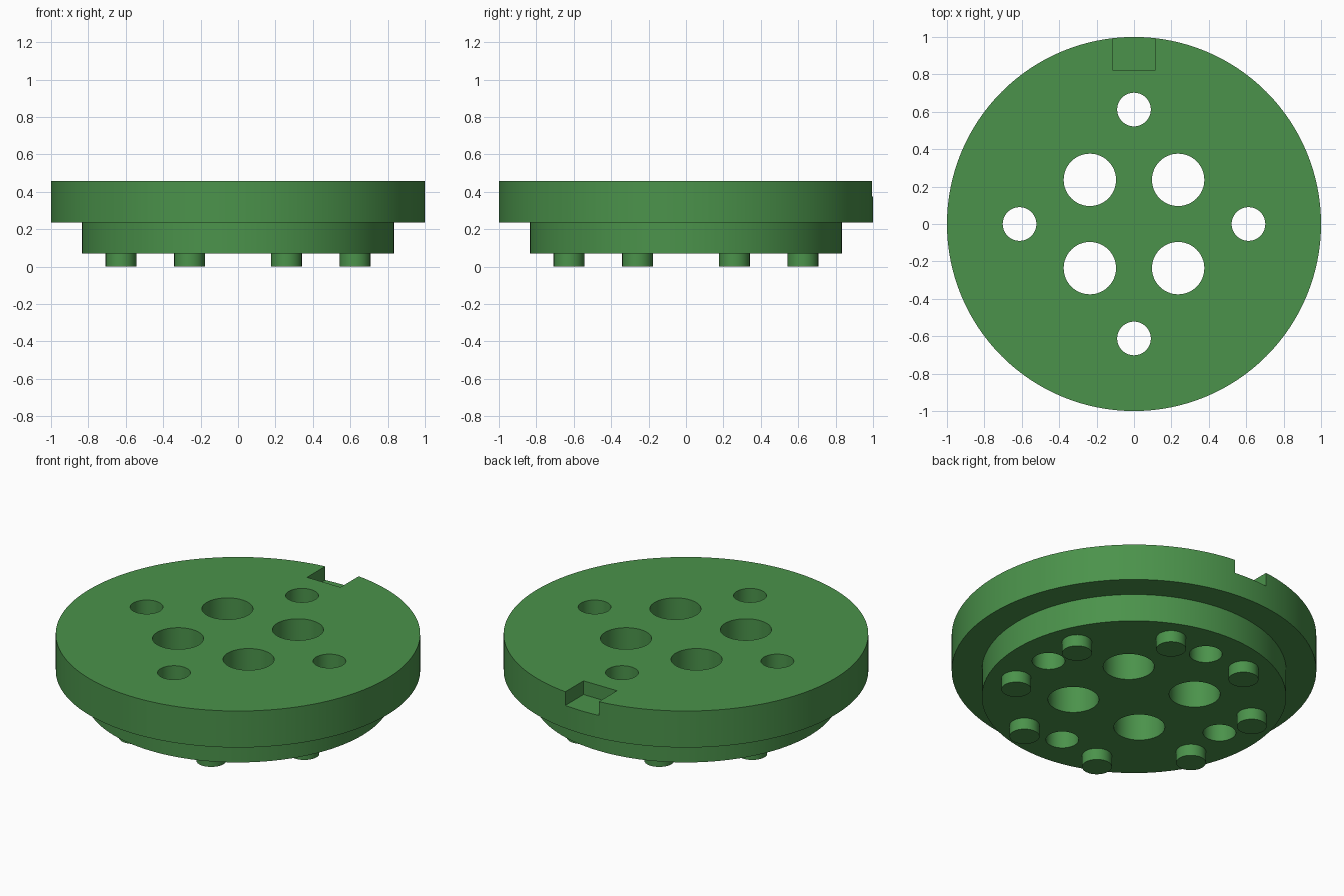
import bpy, bmesh, math
from mathutils import Matrix

if "Cube" in bpy.data.objects:
    bpy.data.objects.remove(bpy.data.objects["Cube"])

green = bpy.data.materials.new("green")
green.diffuse_color = (0.07, 0.29, 0.07, 1)
green.use_nodes = True
green.node_tree.nodes["Principled BSDF"].inputs["Base Color"].default_value = green.diffuse_color


def cylinder(bm, x, y, r, z0, z1, sides):
    """Add a closed upright cylinder to a bmesh."""
    bmesh.ops.create_cone(bm, cap_ends=True, segments=sides, radius1=r, radius2=r,
                          depth=z1 - z0, matrix=Matrix.Translation((x, y, (z0 + z1) / 2)))


def make_object(name, bm):
    mesh = bpy.data.meshes.new(name)
    bm.to_mesh(mesh)
    bm.free()
    mesh.materials.append(green)
    ob = bpy.data.objects.new(name, mesh)
    bpy.context.collection.objects.link(ob)
    return ob


def smooth(ob):
    bpy.ops.object.select_all(action='DESELECT')
    ob.select_set(True)
    bpy.context.view_layer.objects.active = ob
    bpy.ops.object.shade_smooth_by_angle(angle=math.radians(30))


# Stepped disc: wide upper plate over a narrower lower plate
SIDES = 128
profile = [(0.835, 0.07), (0.835, 0.237), (1.0, 0.237), (1.0, 0.458)]
bm = bmesh.new()
rings = [[bm.verts.new((r * math.cos(2 * math.pi * i / SIDES),
                        r * math.sin(2 * math.pi * i / SIDES), z))
          for i in range(SIDES)] for r, z in profile]
for low, high in zip(rings, rings[1:]):
    for i in range(SIDES):
        j = (i + 1) % SIDES
        bm.faces.new((low[i], low[j], high[j], high[i]))
bm.faces.new(rings[0][::-1])
bm.faces.new(rings[-1])
disc = make_object("stepped_disc", bm)

# Through holes: four large in a square, four small in a cross
bm = bmesh.new()
for sx in (-1, 1):
    for sy in (-1, 1):
        cylinder(bm, sx * 0.236, sy * 0.236, 0.14, -0.2, 0.7, 64)
for k in range(4):
    a = k * math.pi / 2
    cylinder(bm, 0.612 * math.cos(a), 0.612 * math.sin(a), 0.09, -0.2, 0.7, 64)

# Rectangular notch in the rear rim
bmesh.ops.create_cube(bm, size=1, matrix=Matrix.Translation((0, 0.97, 0.525))
                      @ Matrix.Diagonal((0.224, 0.3, 0.3, 1)))
cutter = make_object("hole_and_notch_cutter", bm)
cutter.hide_render = True

# Cut the openings
cut = disc.modifiers.new("openings", 'BOOLEAN')
cut.operation = 'DIFFERENCE'
cut.solver = 'EXACT'
cut.object = cutter
bpy.context.view_layer.objects.active = disc
bpy.ops.object.modifier_apply(modifier=cut.name)
bpy.data.objects.remove(cutter)
smooth(disc)

# Ring of eight short feet underneath
bm = bmesh.new()
for k in range(8):
    a = (k + 0.5) * math.pi / 4
    cylinder(bm, 0.677 * math.cos(a), 0.677 * math.sin(a), 0.082, 0, 0.075, 48)
smooth(make_object("feet", bm))
